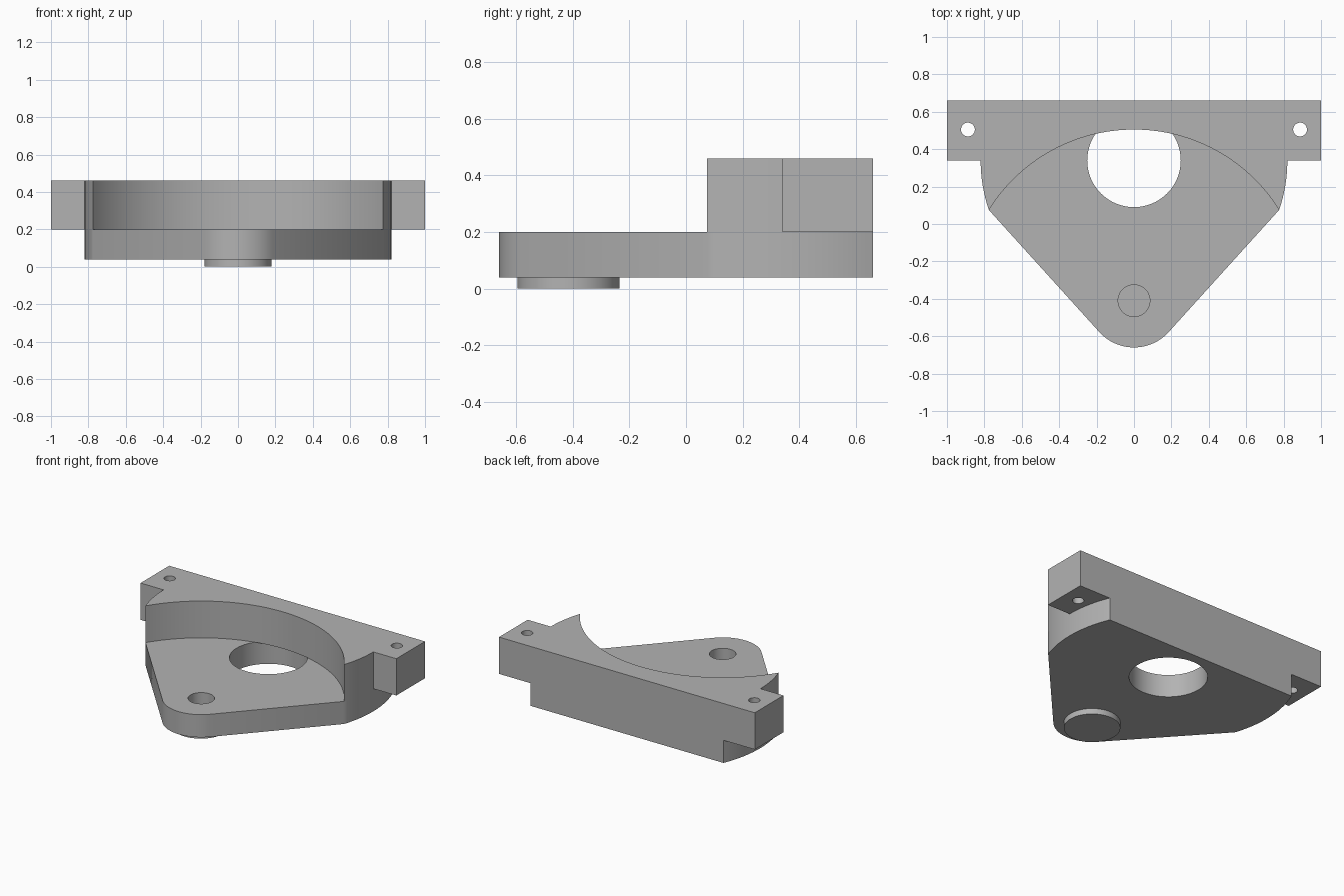
import bpy
import bmesh
from math import sin, cos, radians

default = bpy.data.objects.get("Cube")
if default:
    bpy.data.objects.remove(default, do_unlink=True)

# Single grey material
grey = bpy.data.materials.new("plain grey")
grey.use_nodes = True
colour = (0.45, 0.45, 0.45, 1)
grey.diffuse_color = colour
grey.node_tree.nodes["Principled BSDF"].inputs["Base Color"].default_value = colour

PIVOT_Y = -0.41      # centre of the tip, pivot hole and wall arc
BORE_Y = 0.34        # centre of the large hole and rounded sides
PLATE_Z, STEP_Z, TOP_Z = 0.04, 0.2, 0.46
BACK, EAR = 0.66, 1.0


def arc(x, y, r, start, end, n):
    """Points along a circular arc, angles in degrees."""
    angles = [radians(start + (end - start) * i / n) for i in range(n + 1)]
    return [(x + r * cos(a), y + r * sin(a)) for a in angles]


def circle(x, y, r, n=64):
    return arc(x, y, r, 0, 360, n)[:-1]


def finish(obj):
    obj.data.materials.append(grey)
    bpy.ops.object.select_all(action='DESELECT')
    obj.select_set(True)
    bpy.context.view_layer.objects.active = obj
    for mod in list(obj.modifiers):
        bpy.ops.object.modifier_apply(modifier=mod.name)
    bpy.ops.object.shade_smooth_by_angle(angle=radians(25))


def slab(name, loops, bottom, top):
    """Outline with holes, filled and thickened upwards."""
    bm = bmesh.new()
    for loop in loops:
        verts = [bm.verts.new((x, y, bottom)) for x, y in loop]
        for a, b in zip(verts, verts[1:] + verts[:1]):
            bm.edges.new((a, b))
    bmesh.ops.triangle_fill(bm, edges=bm.edges[:], use_beauty=True, normal=(0, 0, 1))
    bm.normal_update()
    for f in bm.faces:
        if f.normal.z < 0:
            f.normal_flip()
    mesh = bpy.data.meshes.new(name)
    bm.to_mesh(mesh)
    bm.free()
    obj = bpy.data.objects.new(name, mesh)
    bpy.context.collection.objects.link(obj)
    mod = obj.modifiers.new("thickness", 'SOLIDIFY')
    mod.thickness = top - bottom
    mod.offset = 1
    finish(obj)


# Base plate: rounded sides, straight taper, rounded tip, two holes
SIDE_R, LOW, HIGH = 0.82, -18.86, 22.97
plate = (arc(0, BORE_Y, SIDE_R, LOW, HIGH, 24)
         + arc(0, BORE_Y, SIDE_R, 180 - HIGH, 180 - LOW, 24)
         + arc(0, PIVOT_Y, 0.25, 222.2, 317.8, 32))
slab("base_plate",
     [plate, circle(0, BORE_Y, 0.25), circle(0, PIVOT_Y, 0.085)],
     PLATE_Z, STEP_Z)

# Raised back wall with concave front and two drilled ears
wall = ([(EAR, BORE_Y), (EAR, BACK), (-EAR, BACK), (-EAR, BORE_Y)]
        + arc(0, BORE_Y, SIDE_R, 180, 180 - LOW, 12)
        + arc(0, PIVOT_Y, 0.915, 148, 32, 64)[1:-1]
        + arc(0, BORE_Y, SIDE_R, LOW, 0, 12))
slab("back_wall",
     [wall] + [circle(s * 0.888, 0.505, 0.037, 32) for s in (-1, 1)],
     STEP_Z, TOP_Z)

# Round boss under the tip, closing the pivot hole
bpy.ops.mesh.primitive_cylinder_add(vertices=64, radius=0.18, depth=PLATE_Z,
                                    location=(0, PIVOT_Y - 0.005, PLATE_Z / 2))
boss = bpy.context.object
boss.name = "pivot_boss"
finish(boss)
